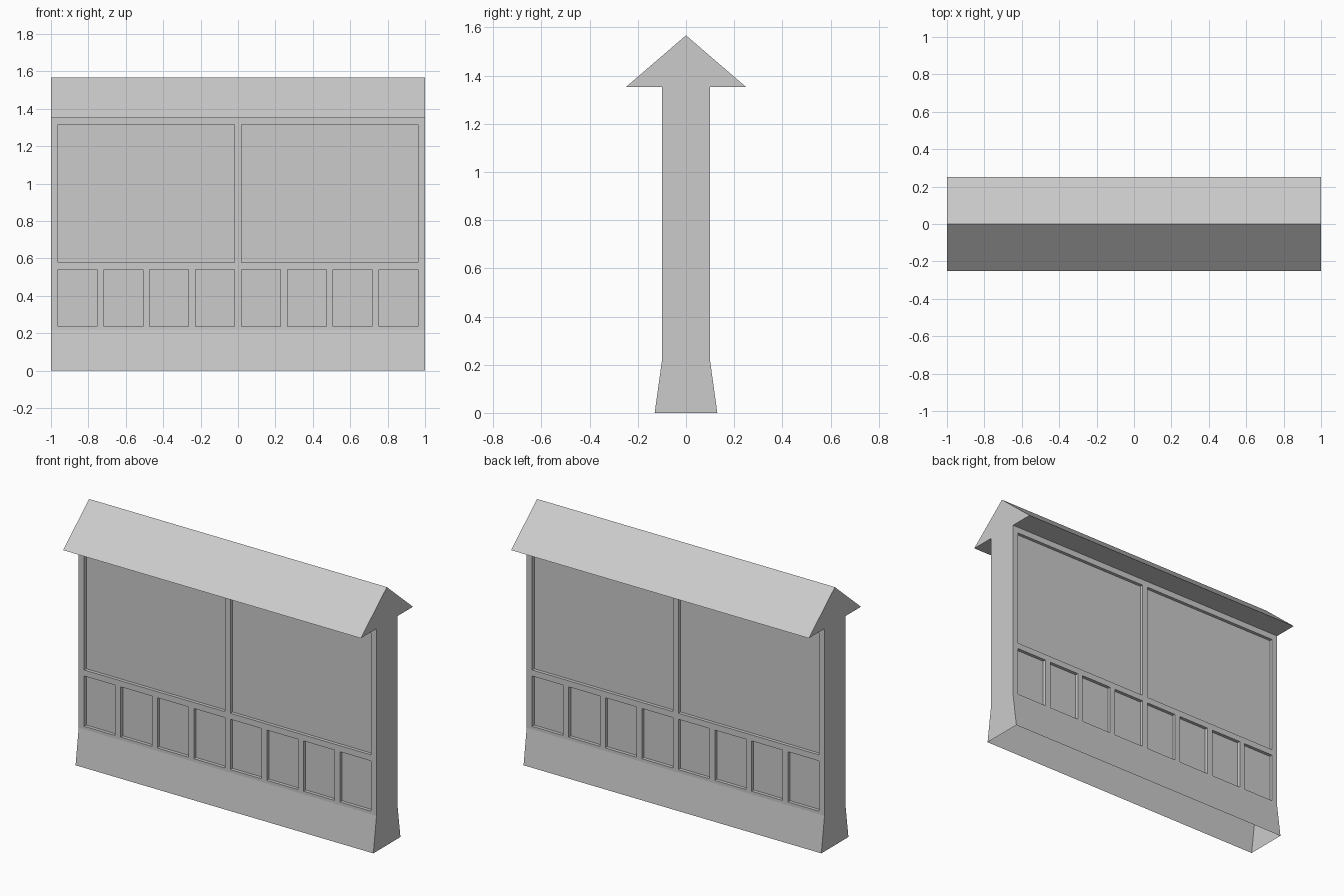
import bpy, bmesh
from mathutils import Matrix, Vector

cube = bpy.data.objects.get("Cube")
if cube:
    bpy.data.objects.remove(cube, do_unlink=True)

GAP = 0.037          # frame bar width
WALL_Y = 0.10        # half thickness of the wall
DEPTH = 0.02         # panel recess

grey = bpy.data.materials.new("light grey")
grey.use_nodes = True
colour = (0.6, 0.6, 0.6, 1)
grey.diffuse_color = colour
grey.node_tree.nodes["Principled BSDF"].inputs["Base Color"].default_value = colour


def add_object(name, bm):
    bmesh.ops.recalc_face_normals(bm, faces=bm.faces)
    mesh = bpy.data.meshes.new(name)
    bm.to_mesh(mesh)
    bm.free()
    mesh.materials.append(grey)
    obj = bpy.data.objects.new(name, mesh)
    bpy.context.collection.objects.link(obj)
    return obj


# Roofed wall: half profile mirrored, then extruded along x
half = [(0.13, 0), (WALL_Y, 0.216), (WALL_Y, 1.352), (0.25, 1.352)]
profile = half + [(0, 1.567)] + [(-y, z) for y, z in reversed(half)]
bm = bmesh.new()
end = bm.faces.new([bm.verts.new((-1, y, z)) for y, z in profile])
ext = bmesh.ops.extrude_face_region(bm, geom=[end], use_keep_orig=True)
moved = [v for v in ext["geom"] if isinstance(v, bmesh.types.BMVert)]
bmesh.ops.translate(bm, verts=moved, vec=(2, 0, 0))
body = add_object("roofed_panel_wall", bm)

# Recess cutters: a row of equal panels on both sides
bm = bmesh.new()


def panel_row(count, z0, z1):
    width = (2 - GAP * (count + 1)) / count
    for i in range(count):
        x = -1 + GAP + width / 2 + i * (width + GAP)
        for side in (-1, 1):
            place = Matrix.Translation(Vector((x, side * WALL_Y, (z0 + z1) / 2)))
            size = Matrix.Diagonal((width, 2 * DEPTH, z1 - z0, 1))
            bmesh.ops.create_cube(bm, size=1, matrix=place @ size)


panel_row(2, 0.577, 1.315)
panel_row(8, 0.235, 0.54)
cutter = add_object("panel_cutter", bm)
cutter.hide_render = True

cut = body.modifiers.new("panels", 'BOOLEAN')
cut.operation = 'DIFFERENCE'
cut.solver = 'EXACT'
cut.object = cutter
bpy.context.view_layer.update()
graph = bpy.context.evaluated_depsgraph_get()
result = bpy.data.meshes.new_from_object(body.evaluated_get(graph))
body.modifiers.clear()
body.data = result
bpy.data.objects.remove(cutter, do_unlink=True)

# Leave the underside open
bm = bmesh.new()
bm.from_mesh(result)
base = [f for f in bm.faces if f.calc_center_median().z < 0.01]
bmesh.ops.delete(bm, geom=base, context='FACES')
bm.to_mesh(result)
bm.free()
